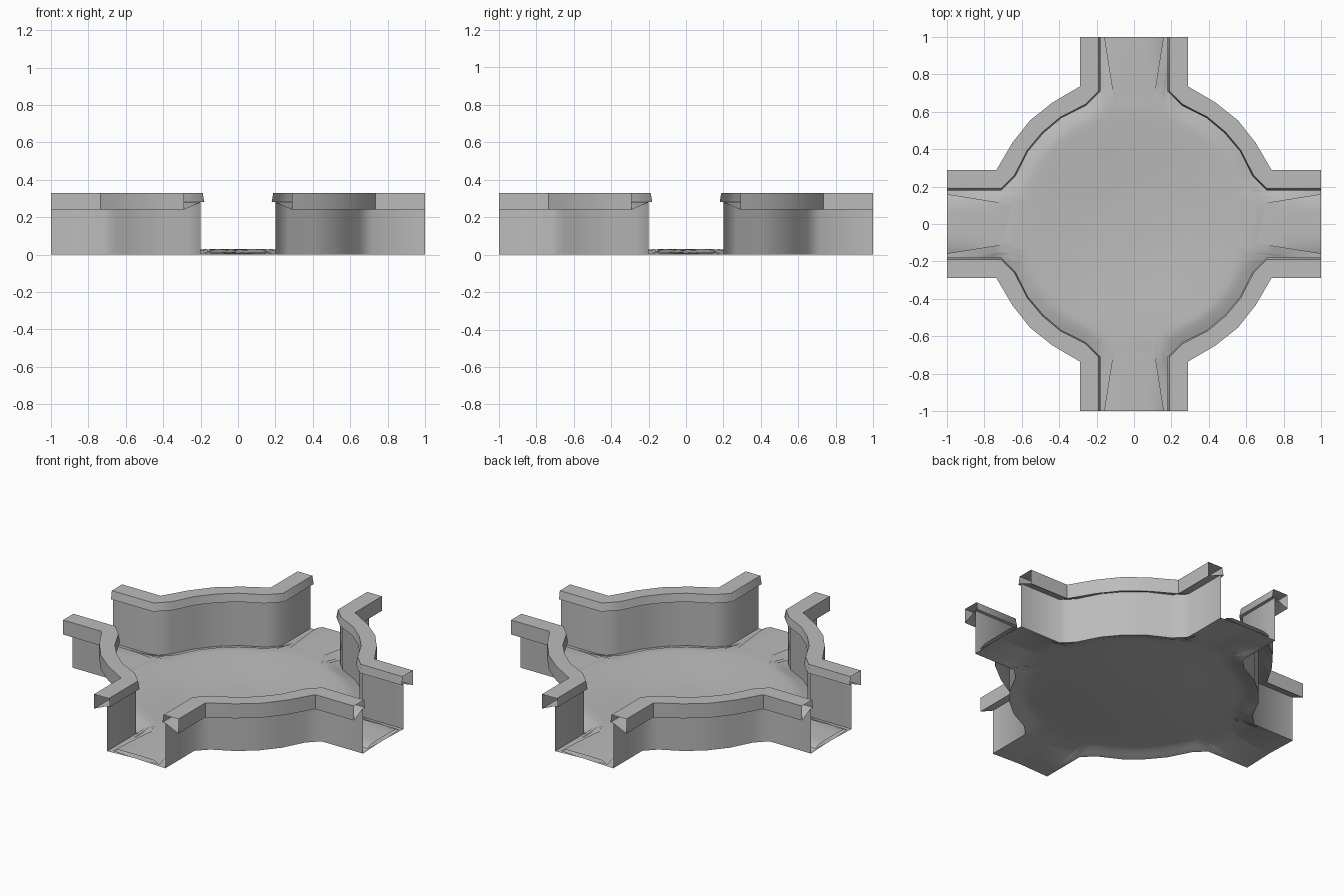
import bpy, bmesh, math
from mathutils import Vector, Matrix
from mathutils.geometry import intersect_point_line

cube = bpy.data.objects.get("Cube")
if cube:
    bpy.data.objects.remove(cube, do_unlink=True)

concrete = bpy.data.materials.new("concrete_grey")
concrete.use_nodes = True
GREY = (0.5, 0.5, 0.5, 1)
concrete.diffuse_color = GREY
concrete.node_tree.nodes["Principled BSDF"].inputs["Base Color"].default_value = GREY


def mirrored(half):
    """Complete a corner path by reflecting it across its diagonal."""
    pts = [Vector(p) for p in half]
    return pts + [p.yx for p in reversed(pts[:-1])]


# Plan outline of one corner: trench edge and outer edge of the coping
INNER = mirrored([(0.18, 1), (0.18, 0.71), (0.26, 0.63), (0.39, 0.565), (0.485, 0.485)])
OUTER = mirrored([(0.29, 1), (0.29, 0.735), (0.29, 0.735), (0.435, 0.65), (0.555, 0.555)])
WALL_T = 0.18
WALL = [a.lerp(b, WALL_T) for a, b in zip(INNER, OUTER)]


def finish(bm, name, angle):
    mesh = bpy.data.meshes.new(name)
    bm.to_mesh(mesh)
    bm.free()
    mesh.materials.append(concrete)
    ob = bpy.data.objects.new(name, mesh)
    bpy.context.collection.objects.link(ob)
    bpy.ops.object.select_all(action='DESELECT')
    ob.select_set(True)
    bpy.context.view_layer.objects.active = ob
    bpy.ops.object.shade_smooth_by_angle(angle=math.radians(angle))
    return ob


def sweep(name, profile, turn):
    """Run a (sideways fraction, height) profile along one corner."""
    bm = bmesh.new()
    rot = Matrix.Rotation(turn * math.pi / 2, 3, 'Z')
    rows = [[bm.verts.new(rot @ a.lerp(b, t).to_3d() + Vector((0, 0, z)))
             for t, z in profile] for a, b in zip(INNER, OUTER)]
    for r, s in zip(rows, rows[1:]):
        for i in range(len(profile) - 1):
            bm.faces.new((r[i], s[i], s[i + 1], r[i + 1]))
    bmesh.ops.remove_doubles(bm, verts=bm.verts, dist=0.0005)
    finish(bm, name, 50)


# Four curved walls, each with an open-ended hollow coping
CORNERS = ["back_left", "back_right", "front_right", "front_left"]
for k, corner in enumerate(CORNERS):
    sweep(corner + "_wall", [(WALL_T, 0), (WALL_T, 0.28)], k)
    sweep(corner + "_coping", [(WALL_T, 0.28), (0, 0.28), (0.08, 0.33), (1, 0.33),
                               (1, 0.24), (WALL_T, 0.28)], k)


# Floor: shallow bowl in the middle, crowned channels in the arms
def smooth(x):
    x = min(max(x, 0), 1)
    return x * x * (3 - 2 * x)


def wall_distance(p):
    q = Vector((abs(p.x), abs(p.y)))
    best = 9
    for a, b in zip(WALL, WALL[1:]):
        hit, f = intersect_point_line(q, a, b)
        near = a.lerp(b, min(max(f, 0), 1))
        best = min(best, (q - near).length)
    return best


def floor_height(p):
    rise = 0.03 * smooth((p.length - 0.1) / 0.6)
    return rise * smooth(wall_distance(p) / 0.09)


outline = []
for k in range(4):
    rot = Matrix.Rotation(k * math.pi / 2, 2)
    edge = [Vector((x, 1)) for x in (-0.16, -0.12, -0.06, 0, 0.06, 0.12, 0.16)]
    path = WALL[::-1] + edge
    for i, a in enumerate(path):
        b = path[i + 1] if i + 1 < len(path) else Vector((-WALL[0].x, 1))
        steps = 3 if i < len(WALL) - 1 else 1
        outline += [rot @ a.lerp(b, j / steps) for j in range(steps)]

bm = bmesh.new()
centre = bm.verts.new((0, 0, 0))
RINGS = 20
rings = []
for n in range(1, RINGS + 1):
    pts = [p * (n / RINGS) for p in outline]
    rings.append([bm.verts.new((p.x, p.y, floor_height(p))) for p in pts])
count = len(outline)
for i in range(count):
    j = (i + 1) % count
    bm.faces.new((centre, rings[0][i], rings[0][j]))
    for r, s in zip(rings, rings[1:]):
        bm.faces.new((r[i], s[i], s[j], r[j]))
finish(bm, "channel_floor", 60)
